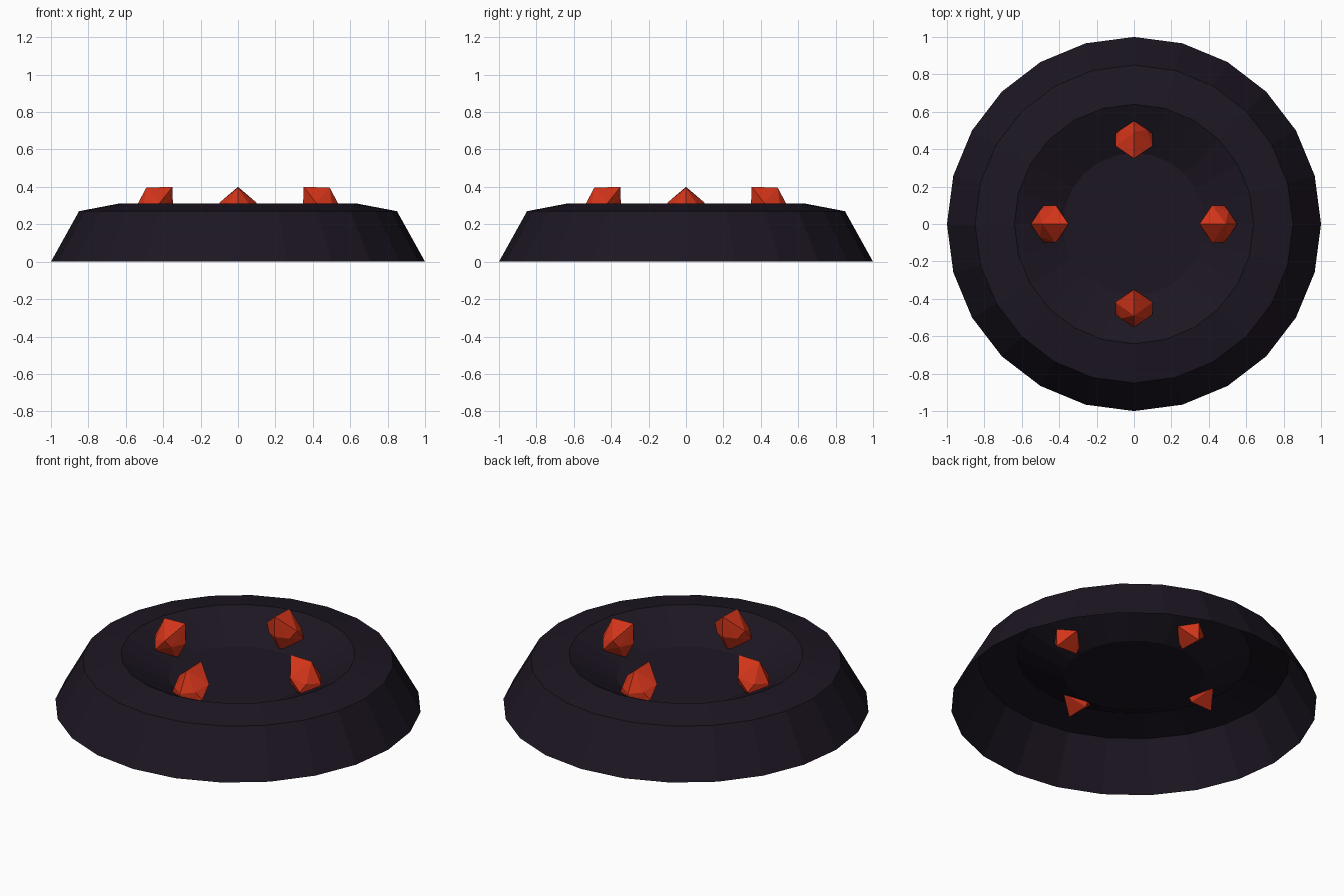
import bpy, bmesh, math
from mathutils import Matrix, Vector

if "Cube" in bpy.data.objects:
    bpy.data.objects.remove(bpy.data.objects["Cube"])


def material(name, rgb):
    m = bpy.data.materials.new(name)
    m.diffuse_color = (*rgb, 1)
    m.use_nodes = True
    m.node_tree.nodes["Principled BSDF"].inputs["Base Color"].default_value = m.diffuse_color
    return m


def make_object(name, bm, mat):
    me = bpy.data.meshes.new(name)
    bm.to_mesh(me)
    bm.free()
    me.materials.append(mat)
    ob = bpy.data.objects.new(name, me)
    bpy.context.collection.objects.link(ob)
    return ob


dark = material("dark_stone", (0.012, 0.008, 0.016))
red = material("ember_red", (0.65, 0.035, 0.01))

# Dish: open underside, sloped wall, rim and sunken flat floor
SIDES = 24
profile = [(1.0, 0.0), (0.85, 0.27), (0.64, 0.31), (0.38, 0.18)]
bm = bmesh.new()
rings = []
for r, z in profile:
    rings.append([bm.verts.new((r * math.cos(2 * math.pi * i / SIDES),
                                r * math.sin(2 * math.pi * i / SIDES), z))
                  for i in range(SIDES)])
for lo, hi in zip(rings, rings[1:]):
    for i in range(SIDES):
        j = (i + 1) % SIDES
        bm.faces.new((lo[i], lo[j], hi[j], hi[i]))
bm.faces.new(rings[-1])
make_object("dish", bm, dark)

# Ember chunks: faceted, point-symmetric stones set around the bowl
centre = Vector((0.45, 0, 0.28))
half = [(-0.10, 0, 0.12), (0.04, 0, 0.116), (0.102, 0, 0.0)]
for s in (-1, 1):
    half += [(-0.032, 0.10 * s, 0.035), (0.055, 0.07 * s, 0.01)]
for k in range(4):
    bm = bmesh.new()
    for p in half:
        bm.verts.new(centre + Vector(p))
        bm.verts.new(centre - Vector(p))
    res = bmesh.ops.convex_hull(bm, input=bm.verts[:])
    loose = [v for v in bm.verts if not v.link_faces]
    bmesh.ops.delete(bm, geom=loose, context='VERTS')
    bmesh.ops.transform(bm, matrix=Matrix.Rotation(k * math.pi / 2, 4, 'Z'), verts=bm.verts[:])
    bmesh.ops.recalc_face_normals(bm, faces=bm.faces[:])
    make_object(f"ember_{k + 1}", bm, red)
